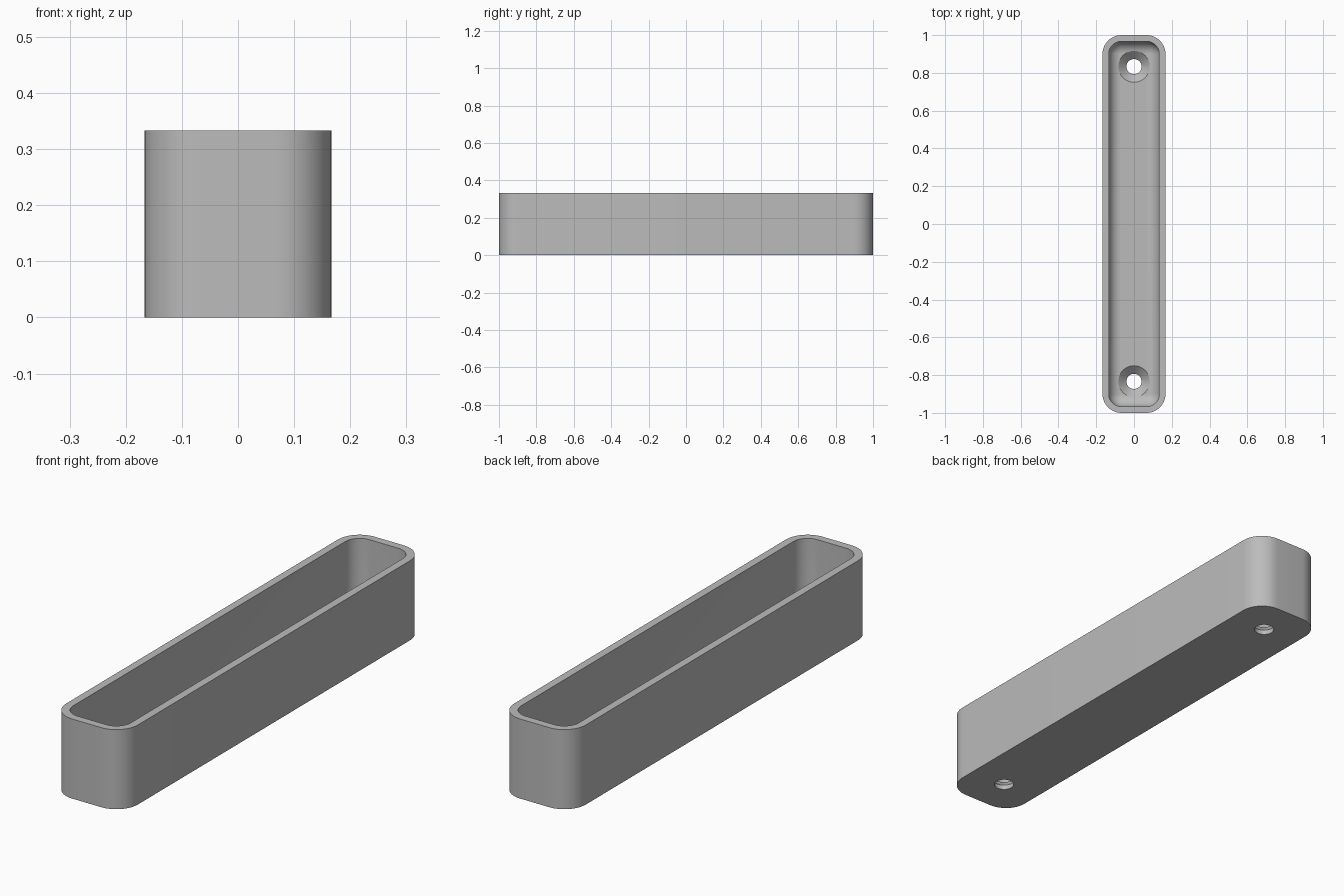
import bpy, bmesh
from math import sin, cos, pi

if "Cube" in bpy.data.objects:
    bpy.data.objects.remove(bpy.data.objects["Cube"])

HX, HY, H = 1 / 6, 1.0, 1 / 3   # outer half sizes and height
RADIUS, WALL = 0.1, 1 / 30      # outer corner radius, wall thickness
FLOOR, FILLET = 0.06, 0.066     # floor thickness, inner floor rounding
STEPS = 12                      # segments per rounded quarter

grey = bpy.data.materials.new("grey plastic")
grey.use_nodes = True
colour = (0.5, 0.5, 0.5, 1)
grey.diffuse_color = colour
grey.node_tree.nodes["Principled BSDF"].inputs["Base Color"].default_value = colour


def rounded_loop(inset, z):
    """Rounded rectangle moved inwards from the outer outline."""
    r = RADIUS - inset
    points = []
    for quarter, (sx, sy) in enumerate([(1, 1), (-1, 1), (-1, -1), (1, -1)]):
        for i in range(STEPS + 1):
            a = (quarter + i / STEPS) * pi / 2
            points.append((sx * (HX - RADIUS) + r * cos(a),
                           sy * (HY - RADIUS) + r * sin(a), z))
    return points


def circle_loop(y, r, z, n=48):
    return [(r * cos(2 * pi * i / n), y + r * sin(2 * pi * i / n), z) for i in range(n)]


def skin(name, loops):
    """Closed solid bridging successive loops, capped at both ends."""
    bm = bmesh.new()
    rings = [[bm.verts.new(p) for p in loop] for loop in loops]
    n = len(rings[0])
    for a, b in zip(rings, rings[1:]):
        for i in range(n):
            j = (i + 1) % n
            bm.faces.new((a[i], a[j], b[j], b[i]))
    bm.faces.new(rings[0][::-1])
    bm.faces.new(rings[-1])
    bmesh.ops.recalc_face_normals(bm, faces=bm.faces)
    mesh = bpy.data.meshes.new(name)
    bm.to_mesh(mesh)
    bm.free()
    mesh.materials.append(grey)
    obj = bpy.data.objects.new(name, mesh)
    bpy.context.collection.objects.link(obj)
    return obj


# Tray: outer wall, rim, inner wall, then rounded transition to the floor
loops = [rounded_loop(0, 0), rounded_loop(0, H), rounded_loop(WALL, H)]
for i in range(STEPS + 1):
    a = i / STEPS * pi / 2
    loops.append(rounded_loop(WALL + FILLET * (1 - cos(a)),
                              FLOOR + FILLET * (1 - sin(a))))
tray = skin("tray", loops)

# Countersunk screw holes near both ends
bpy.context.view_layer.objects.active = tray
for side, y in (("front", -5 / 6), ("back", 5 / 6)):
    profile = [(0.04, -0.05), (0.04, 0.02), (0.083, FLOOR), (0.083, 0.2)]
    cutter = skin(side + "_hole_cutter", [circle_loop(y, r, z) for r, z in profile])
    cutter.hide_render = True
    cut = tray.modifiers.new(side + "_screw_hole", "BOOLEAN")
    cut.operation = "DIFFERENCE"
    cut.solver = "EXACT"
    cut.object = cutter
    bpy.ops.object.modifier_apply(modifier=cut.name)
    bpy.data.objects.remove(cutter)

# Smooth curves with crisp rim and hole edges
bpy.ops.object.select_all(action="DESELECT")
tray.select_set(True)
bpy.ops.object.shade_smooth_by_angle(angle=pi / 6)
